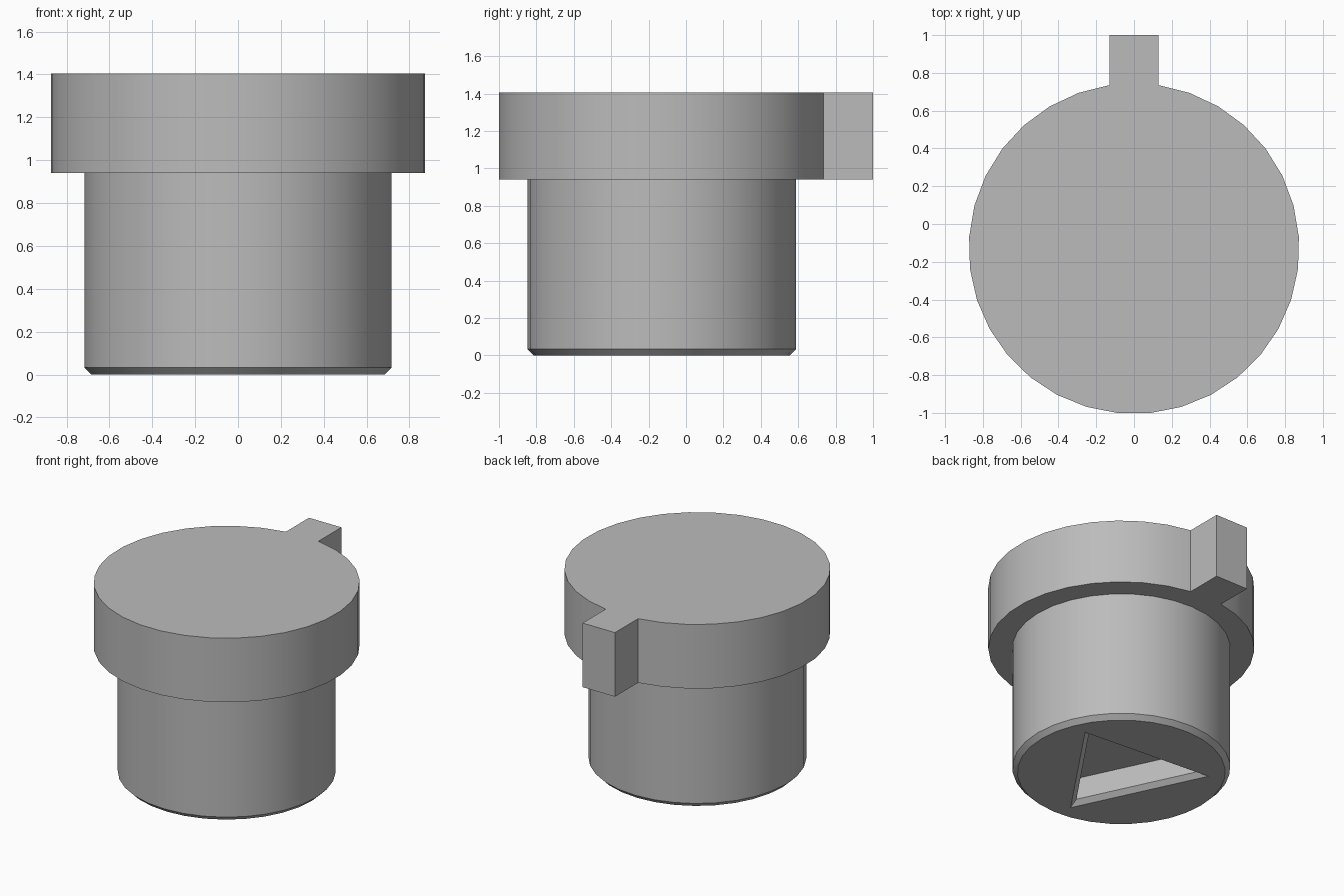
import bpy, bmesh, math

cube = bpy.data.objects.get("Cube")
if cube:
    bpy.data.objects.remove(cube, do_unlink=True)

CENTRE_Y = -0.13

grey = bpy.data.materials.new("plain_grey")
grey.use_nodes = True
colour = (0.5, 0.5, 0.5, 1)
grey.diffuse_color = colour
grey.node_tree.nodes["Principled BSDF"].inputs["Base Color"].default_value = colour


def circle(radius, sides, turn=0.0):
    """Points of a regular polygon around the body axis."""
    angles = [turn + math.tau * i / sides for i in range(sides)]
    return [(radius * math.cos(a), CENTRE_Y + radius * math.sin(a)) for a in angles]


def loft(name, sections):
    """Closed solid through (z, outline) sections of equal point count."""
    bm = bmesh.new()
    rings = [[bm.verts.new((x, y, z)) for x, y in pts] for z, pts in sections]
    n = len(rings[0])
    for low, high in zip(rings, rings[1:]):
        for i in range(n):
            j = (i + 1) % n
            bm.faces.new((low[i], low[j], high[j], high[i]))
    bm.faces.new(rings[0][::-1])
    bm.faces.new(rings[-1])
    bmesh.ops.recalc_face_normals(bm, faces=bm.faces)
    mesh = bpy.data.meshes.new(name)
    bm.to_mesh(mesh)
    bm.free()
    mesh.materials.append(grey)
    obj = bpy.data.objects.new(name, mesh)
    bpy.context.collection.objects.link(obj)
    return obj


def activate(obj):
    bpy.ops.object.select_all(action='DESELECT')
    obj.select_set(True)
    bpy.context.view_layer.objects.active = obj


# Stem with a chamfered foot
CHAMFER = 0.033
stem = loft("stem", [(0, circle(0.717 - CHAMFER, 32)),
                     (CHAMFER, circle(0.717, 32)),
                     (0.94, circle(0.717, 32))])

# Triangular socket with a chamfered rim, cut into the foot
turn = math.radians(25.5)
RIM = 0.575
INNER = RIM - 2 * CHAMFER
socket = loft("socket_cutter", [(-0.01, circle(RIM + 0.02, 3, turn)),
                                (CHAMFER, circle(INNER, 3, turn)),
                                (0.19, circle(INNER, 3, turn))])
cut = stem.modifiers.new("socket", 'BOOLEAN')
cut.operation = 'DIFFERENCE'
cut.solver = 'EXACT'
cut.object = socket
activate(stem)
bpy.ops.object.modifier_apply(modifier=cut.name)
bpy.data.objects.remove(socket, do_unlink=True)

# Round cap whose outline runs out into a square key at the back
CAP_R, KEY, STEPS = 0.875, 0.13, 31
gap = math.asin(KEY / CAP_R)
start = math.pi / 2 + gap
sweep = math.tau - 2 * gap
outline = []
for i in range(STEPS + 1):
    a = start + sweep * i / STEPS
    outline.append((CAP_R * math.cos(a), CENTRE_Y + CAP_R * math.sin(a)))
outline += [(KEY, 1.0), (-KEY, 1.0)]
cap = loft("cap_with_key", [(0.94, outline), (1.405, outline)])

for part in (stem, cap):
    activate(part)
    bpy.ops.object.shade_smooth_by_angle(angle=math.radians(30))
